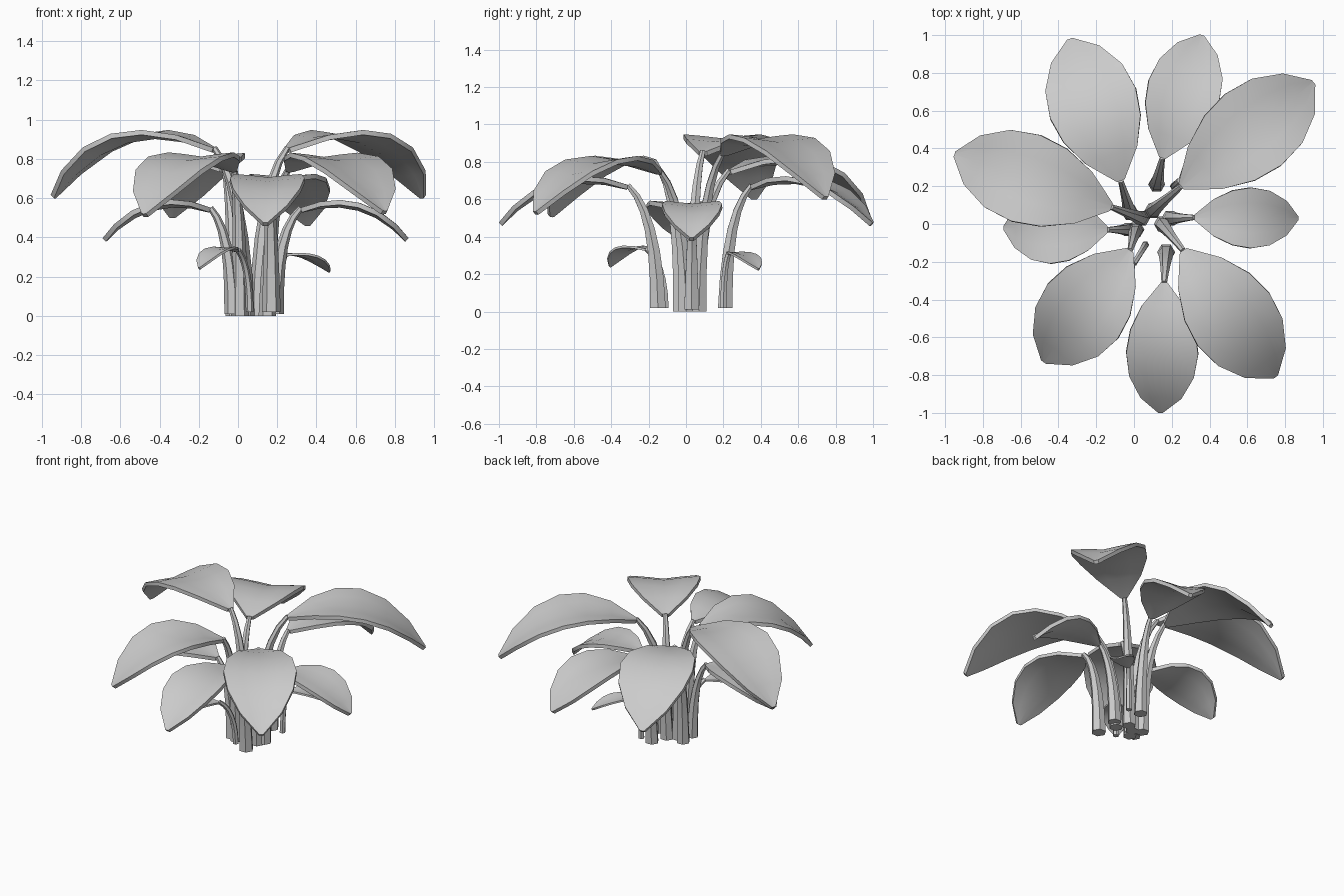
import bpy, math
from mathutils import Vector

if "Cube" in bpy.data.objects:
    bpy.data.objects.remove(bpy.data.objects["Cube"])

# half-width of a blade along its length (fraction of length, fraction of max)
OUTLINE = [(0, .09), (.16, .6), (.33, .9), (.5, 1), (.68, .9), (.86, .57), (1, .06)]


def bezier(a, b, c, t):
    return a * (1 - t) ** 2 + b * 2 * t * (1 - t) + c * t * t


def tangent(a, b, c, t):
    return ((b - a) * (1 - t) + (c - b) * t).normalized()


def make(name, verts, faces):
    me = bpy.data.meshes.new(name)
    me.from_pydata(verts, [], faces)
    ob = bpy.data.objects.new(name, me)
    bpy.context.collection.objects.link(ob)
    bpy.context.view_layer.objects.active = ob
    bpy.ops.object.select_all(action='DESELECT')
    ob.select_set(True)
    return ob


def stem(name, foot, top, r):
    # hexagonal tapered tube that bends outward near the top
    a, c = Vector(foot), Vector(top)
    b = a + (c - a) * .05
    b.z = a.z + (c.z - a.z) * .78
    verts, faces, rows = [], [], 7
    for i in range(rows):
        t = i / (rows - 1)
        p, d = bezier(a, b, c, t), tangent(a, b, c, t)
        if i == 0:
            d = Vector((0, 0, 1))
        u = d.cross(Vector((0, 1, 0))).normalized()
        v = d.cross(u)
        rad = r * (1 - t) + .015 * t
        for k in range(6):
            w = math.tau * k / 6
            verts.append(p + u * rad * math.cos(w) + v * rad * math.sin(w))
    for i in range(rows - 1):
        for k in range(6):
            j = (k + 1) % 6
            faces.append((i * 6 + k, i * 6 + 6 + k, i * 6 + 6 + j, i * 6 + j)[::-1])
    faces += [tuple(range(6))[::-1], tuple(range(rows * 6 - 6, rows * 6))]
    make(name, verts, faces)
    bpy.ops.object.shade_smooth_by_angle(angle=math.radians(30))


def blade(name, base, tip, mid_z, half, thick):
    # arched blade with a shallow fold along the midrib
    a, c = Vector(base), Vector(tip)
    b = (a + c) / 2
    b += (c - a) * .08
    b.z = 2 * mid_z - (a.z + c.z) / 2
    side = Vector((a.y - c.y, c.x - a.x, 0)).normalized()
    verts, faces = [], []
    for t, w in OUTLINE:
        p = bezier(a, b, c, t)
        n = tangent(a, b, c, t).cross(side)
        for s in (-1, -.5, 0, .5, 1):
            verts.append(p + side * s * w * half + n * abs(s) ** .8 * w * half * .1)
    for i in range(len(OUTLINE) - 1):
        for k in range(4):
            q = i * 5 + k
            faces.append((q, q + 5, q + 6, q + 1))
    ob = make(name, verts, faces)
    mod = ob.modifiers.new("thickness", 'SOLIDIFY')
    mod.thickness, mod.offset = thick, -1
    bpy.ops.object.modifier_apply(modifier=mod.name)
    bpy.ops.object.shade_smooth_by_angle(angle=math.radians(40))


# name, stem foot, blade base, blade tip, mid height, half width, stem radius
LEAVES = [
    ("back_right_tall", (.10, .07, 0), (.25, .20, .855), (.95, .75, .615), .905, .24, .045),
    ("left_tall", (.04, .03, 0), (-.12, .09, .855), (-.95, .37, .615), .905, .24, .045),
    ("back_left", (-.02, .06, 0), (-.07, .23, .755), (-.34, .98, .515), .785, .24, .045),
    ("front_left", (.01, -.03, 0), (-.02, -.14, .755), (-.48, -.73, .52), .79, .235, .045),
    ("front_right", (.15, .00, 0), (.26, -.14, .755), (.75, -.81, .535), .79, .235, .045),
    ("front", (.17, -.15, .02), (.16, -.31, .675), (.14, -1, .475), .685, .19, .048),
    ("back", (.12, .21, .02), (.15, .35, .675), (.36, 1, .475), .685, .195, .045),
    ("right", (.19, .03, .01), (.32, .035, .55), (.87, .03, .395), .56, .16, .045),
    ("left", (-.03, -.03, .01), (-.14, -.03, .55), (-.69, -.02, .395), .56, .185, .04),
    ("small_front", (.06, -.11, .02), (0, -.21, .335), (-.2, -.41, .245), .335, .085, .02),
    ("small_back", (.21, .20, .02), (.24, .23, .315), (.47, .39, .23), .30, .075, .02),
]
for name, foot, base, tip, mid_z, half, r in LEAVES:
    stem(name + "_stem", foot, base, r)
    blade(name + "_leaf", base, tip, mid_z, half, .025 if half > .1 else .012)
